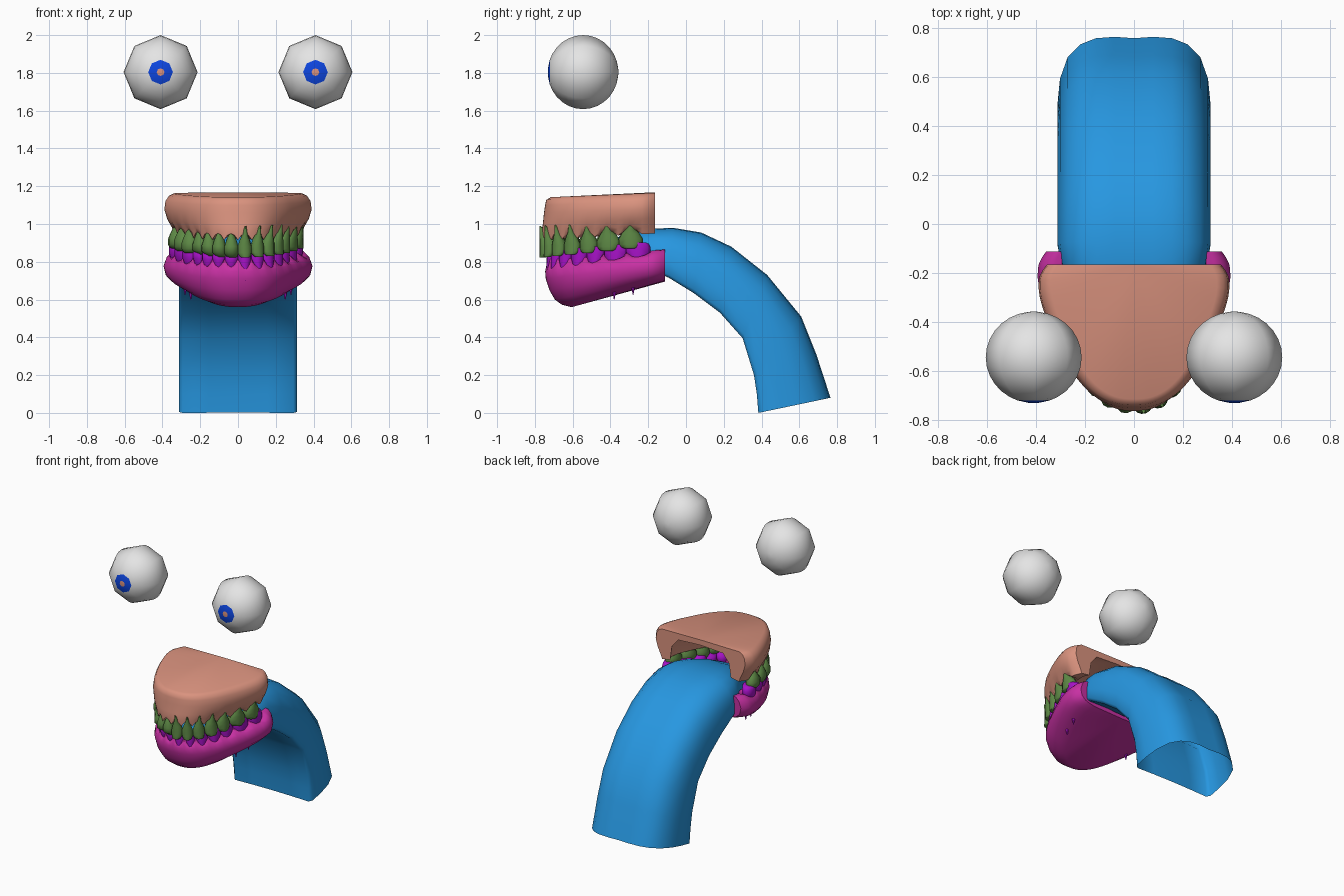
import bpy, bmesh, math
from mathutils import Vector

if "Cube" in bpy.data.objects:
    bpy.data.objects.remove(bpy.data.objects["Cube"])


def material(name, rgb):
    m = bpy.data.materials.new(name)
    m.diffuse_color = (*rgb, 1)
    m.use_nodes = True
    m.node_tree.nodes["Principled BSDF"].inputs["Base Color"].default_value = m.diffuse_color
    return m


SALMON = material("salmon", (0.70, 0.29, 0.21))
MAGENTA = material("magenta", (0.58, 0.03, 0.37))
GREEN = material("green", (0.11, 0.25, 0.06))
PURPLE = material("purple", (0.39, 0.006, 0.58))
SKY = material("sky_blue", (0.02, 0.31, 0.75))
WHITE = material("white", (0.78, 0.78, 0.78))
IRIS = material("iris_blue", (0.004, 0.06, 0.74))


def loft(name, rings, mats, caps=(True, True), angle=40, rule=None):
    """Skin closed rings of points into one smooth shaded object."""
    bm = bmesh.new()
    rows = [[bm.verts.new(p) for p in r] for r in rings]
    n = len(rows[0])
    for i, (a, b) in enumerate(zip(rows, rows[1:])):
        for k in range(n):
            f = bm.faces.new((a[k], a[(k + 1) % n], b[(k + 1) % n], b[k]))
            f.material_index = rule(i) if rule else 0
    if caps[0]:
        f = bm.faces.new(rows[0])
        f.material_index = rule(-1) if rule else 0
    if caps[1]:
        bm.faces.new(rows[-1])
    bmesh.ops.remove_doubles(bm, verts=bm.verts, dist=1e-5)
    bmesh.ops.recalc_face_normals(bm, faces=bm.faces)
    me = bpy.data.meshes.new(name)
    bm.to_mesh(me)
    bm.free()
    for m in mats:
        me.materials.append(m)
    me.shade_smooth()
    me.set_sharp_from_angle(angle=math.radians(angle))
    ob = bpy.data.objects.new(name, me)
    bpy.context.collection.objects.link(ob)
    return ob


# Dental arch: half width and depth (0 at the back, 1 at the front)
HALF = [(0, 1), (.09, .98), (.175, .90), (.25, .755), (.31, .57),
        (.36, .37), (.388, .20), (.385, .08), (.355, 0)]
LENS = [0]
for p, q in zip(HALF, HALF[1:]):
    LENS.append(LENS[-1] + math.hypot(q[0] - p[0], 0.6 * (q[1] - p[1])))


def arch(t):
    """Point on the arch for t in -1 (left back) .. 0 (front) .. 1 (right back)."""
    d = abs(t) * LENS[-1]
    i = 0
    while i < len(LENS) - 2 and d > LENS[i + 1]:
        i += 1
    f = (d - LENS[i]) / (LENS[i + 1] - LENS[i])
    p, q = HALF[i], HALF[i + 1]
    m0 = [(q[k] - HALF[i - 1][k]) / 2 if i else ((q[0] - p[0]) if k == 0 else 0) for k in (0, 1)]
    m1 = [(HALF[min(i + 2, len(HALF) - 1)][k] - p[k]) / 2 for k in (0, 1)]
    v = [(2*f**3 - 3*f*f + 1) * p[k] + (f**3 - 2*f*f + f) * m0[k]
         + (3*f*f - 2*f**3) * q[k] + (f**3 - f*f) * m1[k] for k in (0, 1)]
    return math.copysign(v[0], t), v[1]


# Tooth widths from the middle to the back, as arch positions
WIDTHS = [.80, .75, .80, .88, .95, 1.2, 1.2]
REACH = 0.9
EDGES = [REACH * sum(WIDTHS[:i]) / sum(WIDTHS) for i in range(len(WIDTHS) + 1)]


def gum(name, mat, back, depth, profile, scallop):
    """profile rows: x scale, y scale, z at back, z at front, scallop weight."""
    ts = []
    for a, b in zip(EDGES, EDGES[1:]):
        ts += [(a + (b - a) * k / 4, math.sin(math.pi * k / 4)) for k in range(4)]
    ts += [(REACH, 0), (.93, 0), (.96, 0), (.98, 0), (1, 0)]
    ts = [(-t, w) for t, w in ts[:0:-1]] + ts
    rings = []
    for t, w in ts:
        x, u = arch(t)
        rings.append([(x * sx, back - depth * u * sy, zb + (zf - zb) * u + scallop * w * k)
                      for sx, sy, zb, zf, k in profile])
    return loft(name, rings, [mat], angle=50)


gum("upper_gum", SALMON, -0.165, 0.605, [
    (.86, .985, .950, .915, 1), (.90, .99, .985, .96, .4), (.96, .98, 1.03, 1.00, 0),
    (1.0, .97, 1.08, 1.06, 0), (.985, .96, 1.125, 1.10, 0), (.94, .95, 1.152, 1.128, 0),
    (.87, .91, 1.165, 1.142, 0), (0, 0, 1.168, 1.168, 0), (0, 0, 1.13, 1.13, 0),
    (.50, .62, 1.12, 1.08, 0), (.64, .76, 1.06, 1.02, 0), (.68, .80, .96, .93, 0)], 0.035)

gum("lower_gum", MAGENTA, -0.112, 0.64, [
    (.84, .965, .865, .815, 1), (.90, .98, .862, .78, .4), (.97, .99, .835, .75, 0),
    (1.01, .985, .79, .71, 0), (.98, .955, .745, .65, 0), (.90, .91, .72, .60, 0),
    (.80, .85, .708, .572, 0), (.66, .77, .70, .56, 0), (0, 0, .695, .695, 0),
    (0, 0, .72, .72, 0), (.50, .62, .73, .64, 0), (.64, .76, .79, .70, 0),
    (.68, .80, .86, .80, 0)], -0.045)


def tooth_row(name, mat, back, depth, sx, sy, root, crown, shape):
    """root / crown: (z at back, z at front); shape rows: height fraction, size."""
    for side in (-1, 1):
        for i, (a, b) in enumerate(zip(EDGES, EDGES[1:])):
            pts = []
            for t in (a, (a + b) / 2, b):
                x, u = arch(t)
                pts.append(Vector((x * sx * side, back - depth * sy * u, 0)))
            u = arch((a + b) / 2)[1]
            along = pts[2] - pts[0]
            w = along.length * 0.53
            along.normalize()
            out = Vector((along.y, -along.x, 0))
            d = 0.034 if i < 4 else 0.042
            z0 = root[0] + (root[1] - root[0]) * u
            z1 = crown[0] + (crown[1] - crown[0]) * u
            rings = []
            for h, s in shape:
                dd = d * (0.55 + 0.45 * s) if s > .3 else d * s
                if i < 4 and h > .85:
                    dd *= 0.6          # thin biting edge on front teeth
                lean = out * (0.035 if i < 4 else 0.03) - out * dd
                c = pts[1] + lean + Vector((0, 0, z0 + (z1 - z0) * h))
                rings.append([c + along * (w * s * math.cos(k * math.pi / 5))
                              + out * (dd * math.sin(k * math.pi / 5)) for k in range(10)])
            loft(f"{name}_{'left' if side < 0 else 'right'}_{i + 1}", rings, [mat], angle=60)


tooth_row("upper_tooth", GREEN, -0.165, 0.605, .82, .955, (1.02, .99), (.885, .822),
          [(0, .1), (.25, .35), (.45, .72), (.65, 1), (.85, 1), (.96, .8), (1, .55)])
tooth_row("lower_tooth", PURPLE, -0.125, 0.625, .81, .93, (.735, .70), (.915, .86),
          [(0, .1), (.25, .32), (.45, .68), (.66, 1), (.85, 1), (.96, .85), (1, .6)])

# Small root tips poking out below the lower gum
for s in (-1, 1):
    for x, y, z in ((.25, -.38, .60), (.28, -.28, .625)):
        loft("root_tip", [[(s * x + r * math.cos(k * math.pi / 3), y + r * math.sin(k * math.pi / 3), zz)
                           for k in range(6)] for r, zz in ((.002, z), (.011, z + .04), (.012, z + .08))],
             [PURPLE])

# Tongue: top y, z, underside y, z, half width; hollow and open at the low end
PATH = [(-.57, .83, -.57, .79, .06), (-.50, .87, -.50, .77, .13), (-.38, .925, -.38, .765, .20),
        (-.25, .965, -.25, .76, .255), (-.17, .975, -.16, .745, .30), (-.07, .98, -.09, .715, .312),
        (.08, .955, .04, .635, .312), (.24, .88, .18, .53, .312), (.43, .73, .30, .395, .312),
        (.61, .51, .36, .20, .312), (.69, .31, .375, .10, .312), (.765, .08, .383, 0, .312)]
SECTION = [(0, .985), (.25, 1), (.5, .985), (.7, .92), (.87, .78), (.97, .55), (1, .3), (1, .06), (.94, 0)]
LOOP = SECTION + [(.5, .01), (0, .015), (-.5, .01)] + [(-x, v) for x, v in SECTION[:0:-1]]
loft("tongue", [[(x * w, by + (ty - by) * v, bz + (tz - bz) * v) for x, v in LOOP]
                for ty, tz, by, bz, w in PATH], [SKY], caps=(True, False), angle=60)

# Eyes: eight-sided balls facing front, with iris and pupil bands
ANGLES = [6, 19.5] + list(range(30, 180, 12)) + [178]
for side, label in ((-1, "left"), (1, "right")):
    rings = []
    for a in ANGLES:
        r = 0.196 * math.sin(math.radians(a))
        y = -0.545 - 0.187 * math.cos(math.radians(a))
        rings.append([(side * 0.41 + r * math.cos(k * math.pi / 4), y,
                       1.804 + r * math.sin(k * math.pi / 4)) for k in range(8)])
    loft(f"{label}_eye", rings, [WHITE, IRIS, SALMON], angle=60,
         rule=lambda i: 2 if i < 0 else 1 if i == 0 else 0)
